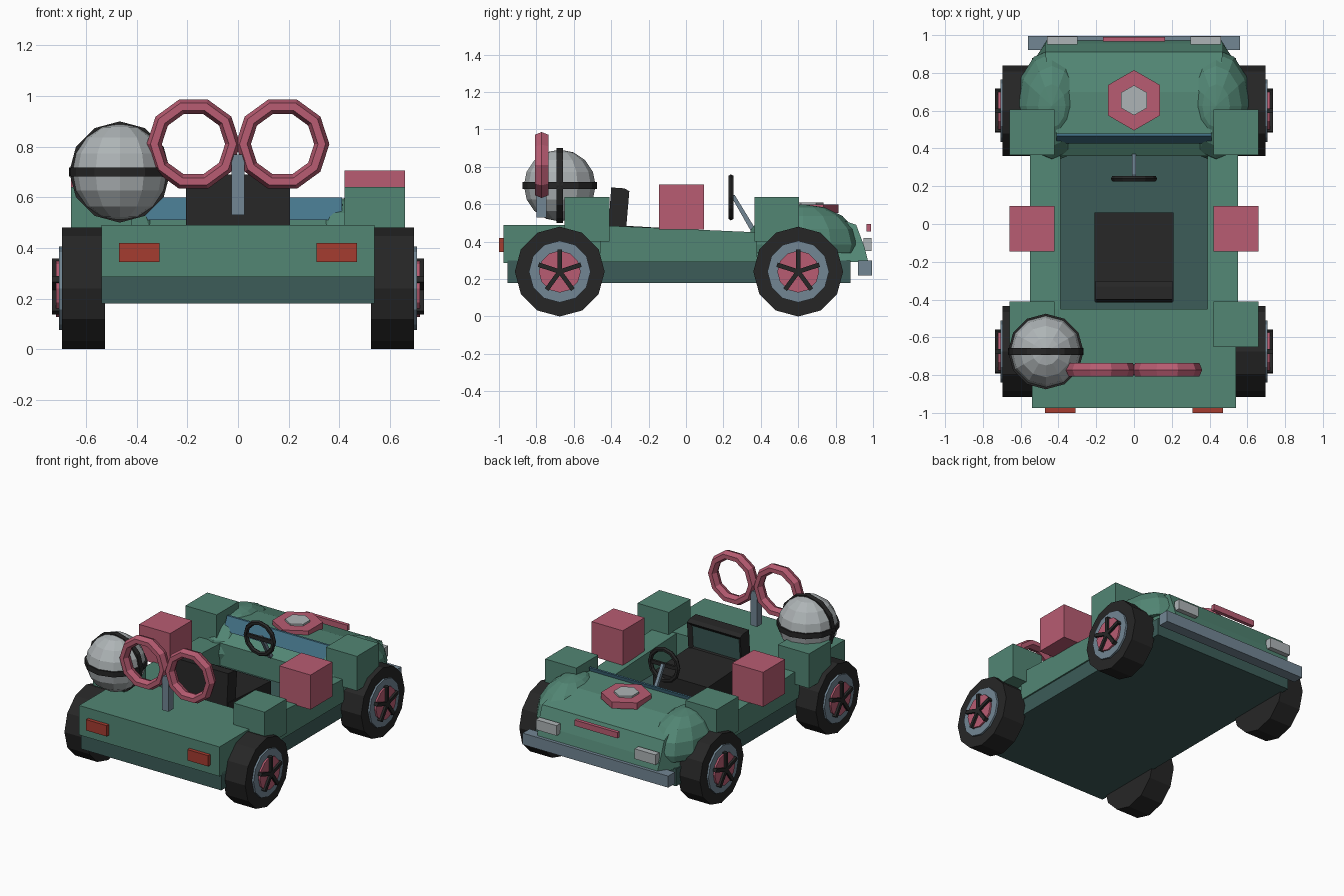
import bpy, bmesh, math
from mathutils import Matrix, Vector

if "Cube" in bpy.data.objects:
    bpy.data.objects.remove(bpy.data.objects["Cube"])


def mat(name, r, g, b):
    lin = lambda c: ((c / 255 + 0.055) / 1.055) ** 2.4
    m = bpy.data.materials.new(name)
    m.diffuse_color = (lin(r), lin(g), lin(b), 1)
    m.use_nodes = True
    m.node_tree.nodes["Principled BSDF"].inputs["Base Color"].default_value = m.diffuse_color
    return m


GREEN = mat("body green", 82, 134, 116)
DARK = mat("dark green", 60, 92, 88)
BLACK = mat("black", 38, 38, 38)
PINK = mat("pink", 184, 92, 114)
STEEL = mat("steel blue", 114, 134, 148)
SILVER = mat("silver", 174, 180, 182)
RED = mat("tail red", 165, 60, 48)
BLUE = mat("glass blue", 70, 118, 140)


def finish(name, bm, *mats):
    bmesh.ops.recalc_face_normals(bm, faces=bm.faces)
    me = bpy.data.meshes.new(name)
    bm.to_mesh(me)
    bm.free()
    for m in mats:
        me.materials.append(m)
    ob = bpy.data.objects.new(name, me)
    bpy.context.collection.objects.link(ob)
    return ob


def box(name, m, xs, ys, zs):
    bm = bmesh.new()
    bmesh.ops.create_cube(bm, size=1)
    for v in bm.verts:
        v.co = Vector(r[0] if c < 0 else r[1] for r, c in zip((xs, ys, zs), v.co))
    return finish(name, bm, m)


def loft(name, m, left, right):
    """Solid between two matching outlines."""
    bm = bmesh.new()
    a = [bm.verts.new(p) for p in left]
    b = [bm.verts.new(p) for p in right]
    bm.faces.new(a)
    bm.faces.new(b)
    n = len(a)
    for i in range(n):
        j = (i + 1) % n
        bm.faces.new((a[i], a[j], b[j], b[i]))
    return finish(name, bm, m)


def profile(name, m, yz, x0, x1):
    return loft(name, m, [(x0, y, z) for y, z in yz], [(x1, y, z) for y, z in yz])


def disc(name, m, center, r, depth, axis, n=12, r2=None, turn=0):
    bm = bmesh.new()
    rot = {"x": Matrix.Rotation(math.pi / 2, 4, "Y"),
           "y": Matrix.Rotation(math.pi / 2, 4, "X"), "z": Matrix()}[axis]
    bmesh.ops.create_cone(bm, cap_ends=True, segments=n, radius1=r, radius2=r2 or r, depth=depth,
                          matrix=Matrix.Translation(center) @ rot @ Matrix.Rotation(turn, 4, "Z"))
    return finish(name, bm, m)


def ring(name, m, center, R, r, half_y, n, k=6):
    """Low-poly ring standing in the xz plane."""
    bm = bmesh.new()
    c = Vector(center)
    g = []
    for i in range(n):
        t = 2 * math.pi * i / n
        row = []
        for j in range(k):
            s = 2 * math.pi * j / k
            d = R + r * math.cos(s)
            row.append(bm.verts.new(c + Vector((d * math.cos(t), half_y * math.sin(s), d * math.sin(t)))))
        g.append(row)
    for i in range(n):
        for j in range(k):
            i2, j2 = (i + 1) % n, (j + 1) % k
            bm.faces.new((g[i][j], g[i2][j], g[i2][j2], g[i][j2]))
    return finish(name, bm, m)


# chassis tray and rear deck
box("chassis", DARK, (-.54, .54), (-.955, .88), (.18, .30))
box("rear_deck", GREEN, (-.54, .54), (-.975, -.45), (.285, .49))

# hood: profile of (y, z, half width)
hood = [(.36, .29, .545), (.36, .455, .43), (.44, .51, .41), (.475, .575, .41),
        (.70, .56, .45), (.91, .49, .47), (.955, .37, .47), (.975, .29, .46), (.85, .29, .54)]
loft("hood", GREEN, [(-w, y, z) for y, z, w in hood], [(w, y, z) for y, z, w in hood])

# windscreen strip
profile("windscreen", BLUE, [(.425, .51), (.465, .60), (.48, .60), (.455, .51)], -.41, .41)

for s in (-1, 1):
    side = "left" if s < 0 else "right"
    # cockpit side rail
    profile(side + "_rail", GREEN, [(-.46, .29), (.38, .29), (.38, .45), (-.46, .487)],
            s * .39, s * .55)
    # cube blocks over the wheels and doors
    bx = sorted((s * .42, s * .66))
    box(side + "_rear_block", GREEN, bx, (-.65, -.41), (.40, .64))
    box(side + "_front_block", GREEN, bx, (.365, .605), (.40, .64))
    box(side + "_door_block", PINK, bx, (-.145, .095), (.465, .705))
    # rounded front fender
    bm = bmesh.new()
    bmesh.ops.create_uvsphere(bm, u_segments=12, v_segments=8, radius=1,
                              matrix=Matrix.Translation((s * .435, .625, .385)) @ Matrix.Diagonal((.19, .30, .215, 1)))
    bmesh.ops.bisect_plane(bm, geom=bm.verts[:] + bm.edges[:] + bm.faces[:],
                           plane_co=(0, 0, .34), plane_no=(0, 0, -1), clear_outer=True)
    bmesh.ops.holes_fill(bm, edges=bm.edges)
    finish(side + "_fender", bm, GREEN)
    # lamps
    box(side + "_headlight", SILVER, sorted((s * .30, s * .46)), (.95, .993), (.35, .42))
    box(side + "_tail_light", RED, sorted((s * .31, s * .47)), (-1, -.97), (.345, .42))
    # wheels: tyre, rim, hub and five spokes
    for y, end in ((-.675, "rear"), (.60, "front")):
        nm = side + "_" + end
        disc(nm + "_tyre", BLACK, (s * .61, y, .24), .24, .17, "x")
        disc(nm + "_rim", STEEL, (s * .695, y, .24), .165, .026, "x")
        disc(nm + "_hub", PINK, (s * .70, y, .24), .112, .04, "x")
        for k in range(5):
            bm = bmesh.new()
            bmesh.ops.create_cube(bm, size=1, matrix=(
                Matrix.Translation((s * .718, y, .24)) @ Matrix.Rotation(k * math.tau / 5, 4, "X")
                @ Matrix.Translation((0, 0, .058)) @ Matrix.Diagonal((.034, .024, .122, 1))))
            finish(nm + "_spoke", bm, BLACK)
    # wind-up key loop
    ring(side + "_key_loop", PINK, (s * .176, -.772, .81), .155, .03, .042, 10)

box("key_shaft", STEEL, (-.025, .025), (-.80, -.745), (.53, .77))

# front bumper and grille bar
box("bumper", STEEL, (-.56, .56), (.92, .995), (.22, .30))
box("grille_bar", PINK, (-.165, .165), (.965, .99), (.455, .495))

# hexagonal hood badge
disc("badge", PINK, (0, .655, .575), .16, .045, "z", 6)
disc("badge_center", SILVER, (0, .655, .59), .08, .04, "z", 6)

# seat with a recessed panel in the backrest
profile("seat_cushion", BLACK, [(-.41, .29), (.06, .29), (.06, .465), (-.15, .475), (-.41, .49)], -.21, .21)
back = profile("seat_back", BLACK, [(-.415, .47), (-.32, .47), (-.303, .67), (-.33, .685), (-.40, .69)], -.205, .205)
bm = bmesh.new()
bm.from_mesh(back.data)
front = max((f for f in bm.faces if f.normal.y > .9), key=lambda f: f.calc_area())
bmesh.ops.inset_region(bm, faces=[front], thickness=.035, depth=0)
front.material_index = 1
bmesh.ops.translate(bm, verts=front.verts[:], vec=(0, -.02, 0))
bm.to_mesh(back.data)
bm.free()
back.data.materials.append(DARK)

# steering wheel and column
ring("steering_wheel", BLACK, (0, .24, .637), .107, .016, .016, 12)
box("steering_bar", BLACK, (-.10, .10), (.232, .248), (.625, .65))
profile("steering_column", STEEL, [(.24, .645), (.26, .65), (.37, .47), (.345, .46)], -.011, .011)

# banded ball on the rear left corner
bc = Vector((-.467, -.675, .70))
bm = bmesh.new()
bmesh.ops.create_uvsphere(bm, u_segments=12, v_segments=8, radius=.192, matrix=Matrix.Translation(bc))
finish("ball", bm, SILVER)
disc("ball_band_level", BLACK, bc, .2, .036, "z")
disc("ball_band_upright", BLACK, bc, .2, .036, "y")
